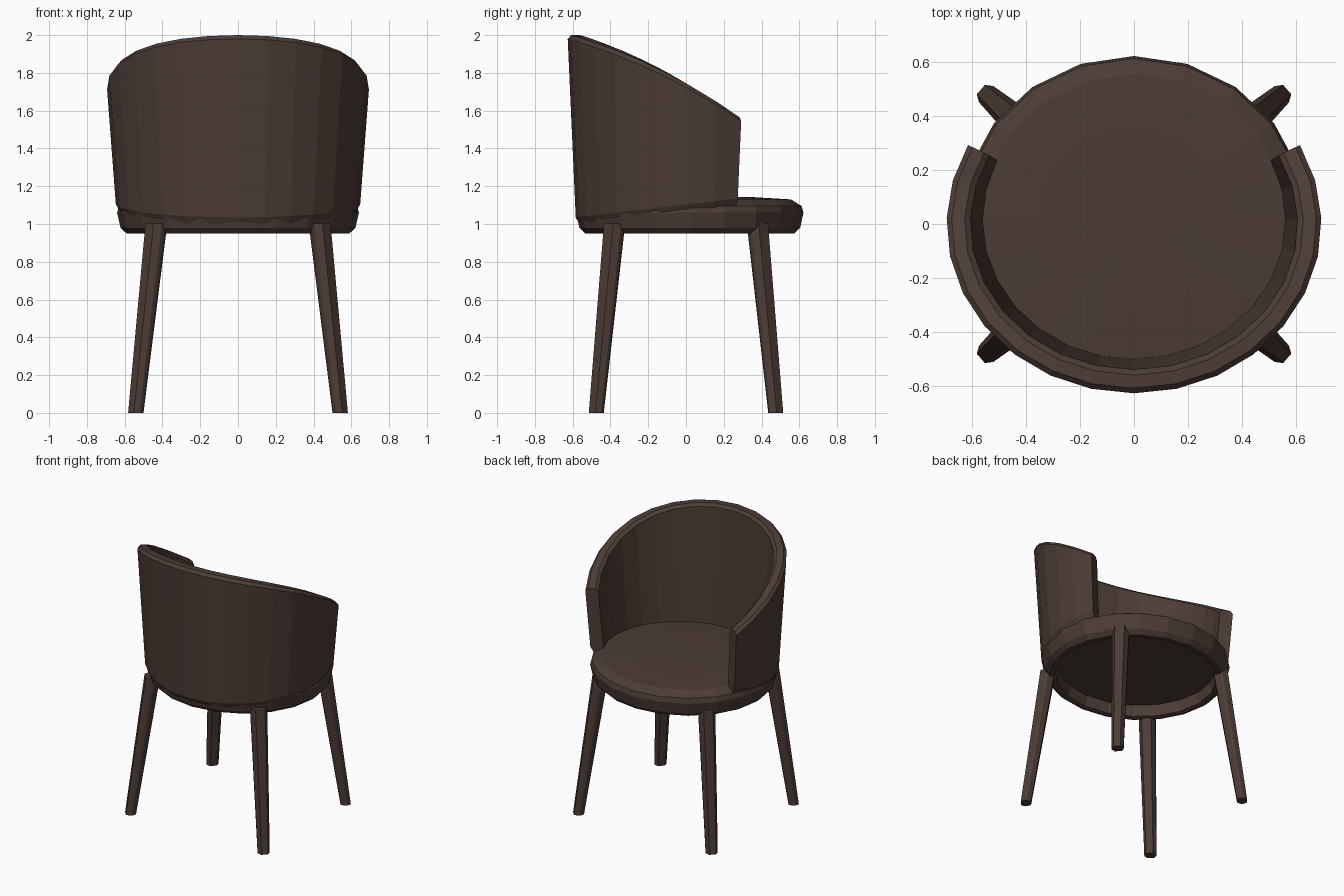
import bpy, bmesh
from math import sin, cos, radians, pi

default = bpy.data.objects.get("Cube")
if default:
    bpy.data.objects.remove(default, do_unlink=True)

# Single dark brown finish
brown = bpy.data.materials.new("dark_brown")
brown.use_nodes = True
COLOUR = (0.072, 0.045, 0.036, 1)
brown.diffuse_color = COLOUR
brown.node_tree.nodes["Principled BSDF"].inputs["Base Color"].default_value = COLOUR


def build(name, rings):
    """Loft closed rings of points into a capped, flat shaded object."""
    bm = bmesh.new()
    loops = [[bm.verts.new(p) for p in ring] for ring in rings]
    n = len(loops[0])
    for a, b in zip(loops, loops[1:]):
        for i in range(n):
            j = (i + 1) % n
            bm.faces.new((a[i], a[j], b[j], b[i]))
    bm.faces.new(loops[0])
    bm.faces.new(loops[-1])
    bmesh.ops.recalc_face_normals(bm, faces=bm.faces)
    mesh = bpy.data.meshes.new(name)
    bm.to_mesh(mesh)
    bm.free()
    mesh.materials.append(brown)
    bpy.context.collection.objects.link(bpy.data.objects.new(name, mesh))


# Round seat: recessed underside, rolled edge and slightly domed top
SIDES = 20
profile = [(0.54, 1.035), (0.55, 0.955), (0.565, 0.95), (0.59, 0.95),
           (0.622, 0.98), (0.64, 1.06), (0.63, 1.095), (0.57, 1.13),
           (0.36, 1.142), (0.15, 1.145)]
build("seat", [[(r * cos(2 * pi * i / SIDES),
                 0.02 + 0.94 * r * sin(2 * pi * i / SIDES), z)
                for i in range(SIDES)] for r, z in profile])


# Wrap-around backrest: flares upward, rim falls toward the open side
def shell_point(angle, z, inset):
    rise = z - 1.04
    rx = 0.642 + 0.076 * rise - inset
    ry = 0.597 + 0.062 * rise - inset
    return (rx * cos(angle), 0.013 + 0.017 * rise + ry * sin(angle), z)


def shell_section(angle):
    s = (sin(angle) + 1) / 1.43
    top = 2.0 - 0.27 * s - 0.165 * s * s
    bottom = 0.995 + 0.1 * s
    thick, cut = 0.088, 0.02
    return [shell_point(angle, bottom, cut),
            shell_point(angle, bottom + 2 * cut, 0),
            shell_point(angle, top - cut, 0),
            shell_point(angle, top, cut),
            shell_point(angle, top, thick - cut),
            shell_point(angle, top - cut, thick),
            shell_point(angle, bottom, thick)]


STEPS = 18
build("backrest", [shell_section(radians(-205.5 + 231 * i / STEPS))
                   for i in range(STEPS + 1)])


# Four splayed, tapered legs: eight sided, turned to face outward
LEG_OUTLINE = [(0.034, 0.023), (0.008, 0.04), (-0.008, 0.04), (-0.034, 0.023),
               (-0.034, -0.023), (-0.008, -0.04), (0.008, -0.04), (0.034, -0.023)]


def leg_ring(x, y, z, size, sx, sy):
    c, s = cos(radians(41)), sin(radians(41))
    return [(sx * (x + size * (u * c - v * s)),
             sy * (y + size * (u * s + v * c)), z) for u, v in LEG_OUTLINE]


for sx, side in ((1, "left"), (-1, "right")):
    for sy, end in ((1, "rear"), (-1, "front")):
        build(f"{end}_{side}_leg",
              [leg_ring(0.541, 0.475, 0.0, 1.0, sx, sy),
               leg_ring(0.432, 0.378, 1.003, 1.42, sx, sy)])
